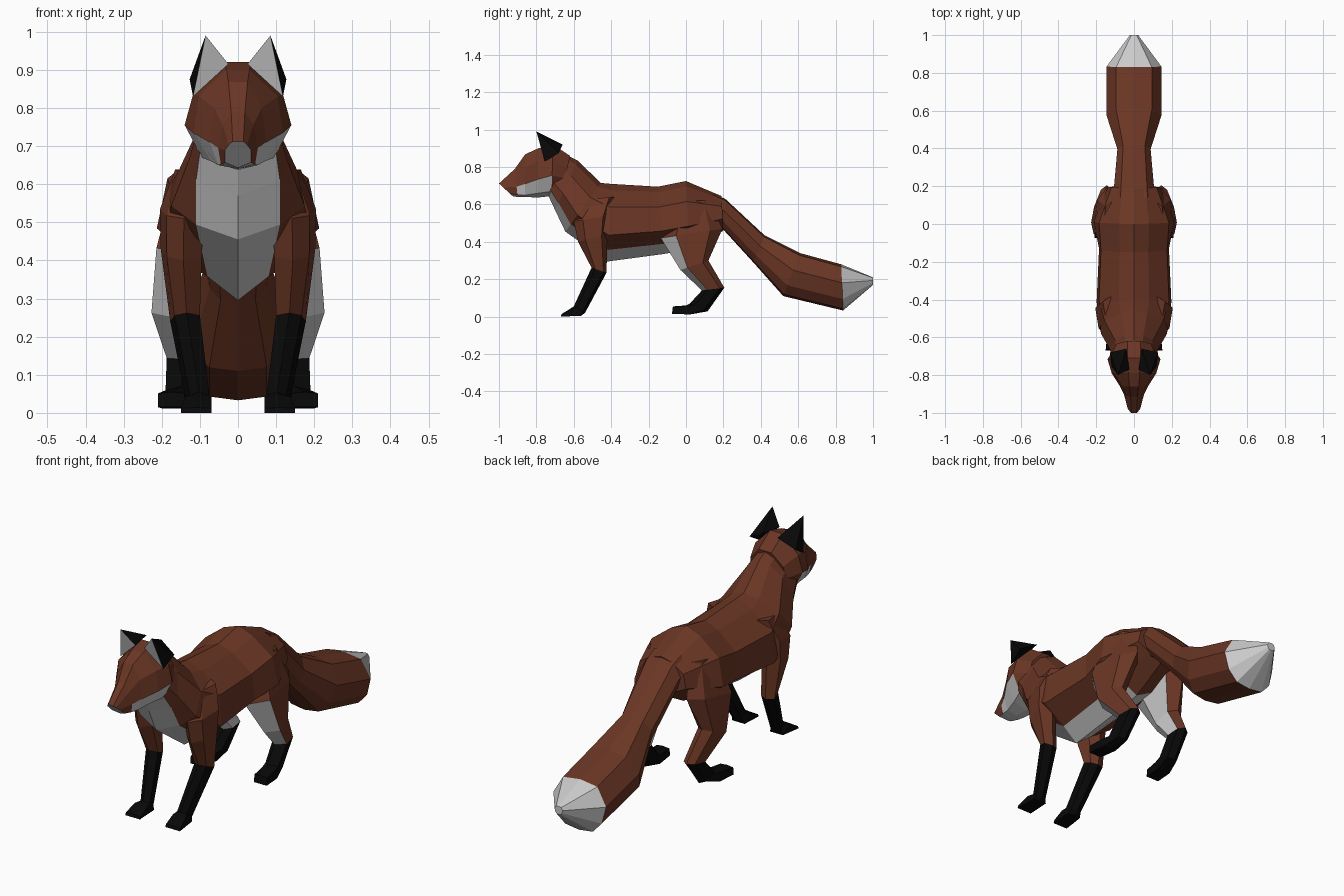
import bpy, bmesh
from mathutils import Vector

if "Cube" in bpy.data.objects:
    bpy.data.objects.remove(bpy.data.objects["Cube"])


def material(name, rgb):
    m = bpy.data.materials.new(name)
    m.diffuse_color = (*rgb, 1)
    m.use_nodes = True
    m.node_tree.nodes["Principled BSDF"].inputs["Base Color"].default_value = m.diffuse_color
    return m


MATS = [material("russet_fur", (0.145, 0.037, 0.018)),
        material("pale_fur", (0.60, 0.60, 0.60)),
        material("black_fur", (0.0025, 0.0025, 0.0025))]
RUSSET, PALE, BLACK = 0, 1, 2


def finish(name, bm):
    bmesh.ops.recalc_face_normals(bm, faces=bm.faces)
    me = bpy.data.meshes.new(name)
    bm.to_mesh(me)
    bm.free()
    for m in MATS:
        me.materials.append(m)
    ob = bpy.data.objects.new(name, me)
    bpy.context.collection.objects.link(ob)
    return ob


def loft(name, rings, rule, start=None):
    """Skin closed rings; rule(ring index, strip index) picks the colour."""
    bm = bmesh.new()
    vs = [[bm.verts.new(p) for p in r] for r in rings]
    n = len(rings[0])
    for i in range(len(rings) - 1):
        for j in range(n):
            k = (j + 1) % n
            f = bm.faces.new((vs[i][j], vs[i][k], vs[i + 1][k], vs[i + 1][j]))
            f.material_index = rule(i, j)
    bm.faces.new(vs[0]).material_index = rule(0, 0) if start is None else start
    bm.faces.new(vs[-1]).material_index = rule(len(rings) - 2, 0)
    return finish(name, bm)


def mirrored(half):
    """Close a right half outline that starts and ends on the centre line."""
    return half + [(-x, y, z) for x, y, z in half[-2:0:-1]]


def section(top, bottom, steps, widths):
    """Symmetric ring between a top and a bottom (y, z) point."""
    t0, b0 = Vector((0, *top)), Vector((0, *bottom))
    half = []
    for t, w in zip(steps, widths):
        p = t0.lerp(b0, t)
        half.append((w, p.y, p.z))
    return mirrored(half)


def strip(j, n=10):
    return min(j, n - 1 - j)


# torso and neck: top, bottom, four half widths
STEPS = (0, 0.08, 0.30, 0.66, 0.85, 1)
torso = [
    ((-0.69, 0.89), (-0.735, 0.645), (0.04, 0.085, 0.11, 0.10)),
    ((-0.58, 0.835), (-0.70, 0.57), (0.05, 0.10, 0.13, 0.11)),
    ((-0.455, 0.715), (-0.645, 0.455), (0.07, 0.155, 0.175, 0.11)),
    ((-0.40, 0.71), (-0.42, 0.295), (0.08, 0.185, 0.198, 0.08)),
    ((-0.15, 0.695), (-0.12, 0.335), (0.075, 0.175, 0.185, 0.09)),
    ((0.0, 0.725), (0.02, 0.36), (0.08, 0.185, 0.213, 0.10)),
    ((0.19, 0.645), (0.20, 0.46), (0.06, 0.12, 0.138, 0.07)),
]
loft("torso", [section(t, b, STEPS, (0, *w, 0)) for t, b, w in torso],
     lambda i, j: PALE if strip(j) == 4 and i < 5 else RUSSET)

# tail with pale tip
TAIL_STEPS = (0, 0.05, 0.40, 0.75, 0.96, 1)
TAIL_SHAPE = (0, 0.65, 1, 0.85, 0.52, 0)
tail = [
    ((0.14, 0.66), (0.17, 0.48), 0.11),
    ((0.21, 0.63), (0.20, 0.465), 0.105),
    ((0.42, 0.435), (0.36, 0.29), 0.088),
    ((0.61, 0.34), (0.52, 0.11), 0.145),
    ((0.83, 0.28), (0.84, 0.033), 0.145),
    ((1.0, 0.21), (1.0, 0.17), 0.022),
]
loft("tail", [section(t, b, TAIL_STEPS, [w * s for s in TAIL_SHAPE])
              for t, b, w in tail],
     lambda i, j: PALE if i == 4 else RUSSET)

# head: y at top, y at bottom, crown (half width, z), brow, cheek, jaw, bottom z
head = [
    (-1.00, -0.925, (0.014, 0.712), (0.024, 0.703), (0.034, 0.69), (0.034, 0.657), 0.643),
    (-0.915, -0.90, (0.018, 0.79), (0.040, 0.755), (0.052, 0.695), (0.045, 0.652), 0.64),
    (-0.86, -0.86, (0.025, 0.868), (0.062, 0.80), (0.074, 0.71), (0.052, 0.65), 0.64),
    (-0.79, -0.79, (0.030, 0.90), (0.104, 0.83), (0.118, 0.735), (0.070, 0.66), 0.637),
    (-0.71, -0.72, (0.035, 0.92), (0.118, 0.835), (0.140, 0.755), (0.095, 0.67), 0.645),
    (-0.62, -0.66, (0.035, 0.86), (0.090, 0.80), (0.100, 0.74), (0.08, 0.69), 0.68),
]
rings = []
for y0, y1, crown, brow, cheek, jaw, low in head:
    pts = [(0, crown[1]), crown, brow, cheek, jaw, (0, low)]
    rings.append(mirrored(
        [(x, y0 + (y1 - y0) * (crown[1] - z) / (crown[1] - low), z) for x, z in pts]))


def head_rule(i, j):
    # pale cheeks and jaw; russet lips at the muzzle sides
    first = 4 if i == 0 else 3
    return PALE if strip(j) >= first and i < 4 else RUSSET


loft("head", rings, head_rule, PALE)

# leg cross-sections: (front to back, inner to outer)
FORELEG = ((0, 0.45), (0.25, 0.85), (0.8, 1), (1, 0.5), (0.8, 0.05), (0.25, 0))
HINDLEG = ((0, 0.4), (0.25, 1), (0.8, 0.85), (1, 0.45), (0.8, 0.05), (0.25, 0))
FOOT = ((0, 0.5), (0.1, 1), (1, 1), (1, 0.5), (1, 0), (0.1, 0))


def leg(name, side, rows, shape, rule):
    """Rows hold front (y, z), back (y, z), inner x, outer x; last two are foot."""
    out = []
    for i, (f, b, x0, x1) in enumerate(rows):
        s = FOOT if i >= len(rows) - 2 else shape
        out.append([(side * (x0 + (x1 - x0) * v),
                     f[0] + (b[0] - f[0]) * u,
                     f[1] + (b[1] - f[1]) * u) for u, v in s])
    loft(name, out, rule)


front_rows = [
    ((-0.53, 0.63), (-0.38, 0.64), 0.07, 0.165),
    ((-0.60, 0.51), (-0.405, 0.54), 0.09, 0.205),
    ((-0.577, 0.40), (-0.42, 0.44), 0.095, 0.203),
    ((-0.505, 0.262), (-0.425, 0.235), 0.10, 0.178),
    ((-0.60, 0.055), (-0.54, 0.02), 0.075, 0.135),
    ((-0.615, 0.045), (-0.56, 0.005), 0.07, 0.14),
    ((-0.665, 0.014), (-0.67, 0.0), 0.07, 0.15),
]
hind_rows = [
    ((-0.06, 0.62), (0.13, 0.62), 0.05, 0.165),
    ((-0.135, 0.42), (0.195, 0.47), 0.08, 0.214),
    ((-0.03, 0.25), (0.12, 0.30), 0.125, 0.227),
    ((0.085, 0.14), (0.205, 0.155), 0.11, 0.187),
    ((0.02, 0.07), (0.115, 0.028), 0.12, 0.19),
    ((0.0, 0.06), (0.02, 0.012), 0.13, 0.20),
    ((-0.07, 0.055), (-0.075, 0.015), 0.14, 0.21),
]


def front_rule(i, j):
    return BLACK if i >= 3 else RUSSET


def hind_rule(i, j):
    # pale front and inner thigh
    if i >= 3:
        return BLACK
    return PALE if i >= 1 and j in (0, 4, 5) else RUSSET


for side, tag in ((1, "right"), (-1, "left")):
    leg("front_leg_" + tag, side, front_rows, FORELEG, front_rule)
    leg("hind_leg_" + tag, side, hind_rows, HINDLEG, hind_rule)

    # ear: pale front face, black back faces
    bm = bmesh.new()
    tip, inner, outer, back_out, back_in = [
        bm.verts.new((side * x, y, z)) for x, y, z in (
            (0.085, -0.80, 0.99), (0.025, -0.77, 0.915), (0.118, -0.755, 0.83),
            (0.127, -0.68, 0.875), (0.04, -0.66, 0.92))]
    bm.faces.new((tip, inner, outer)).material_index = PALE
    for a, b in ((outer, back_out), (back_out, back_in), (back_in, inner)):
        bm.faces.new((tip, a, b)).material_index = BLACK
    bm.faces.new((inner, back_in, back_out, outer)).material_index = BLACK
    finish("ear_" + tag, bm)
